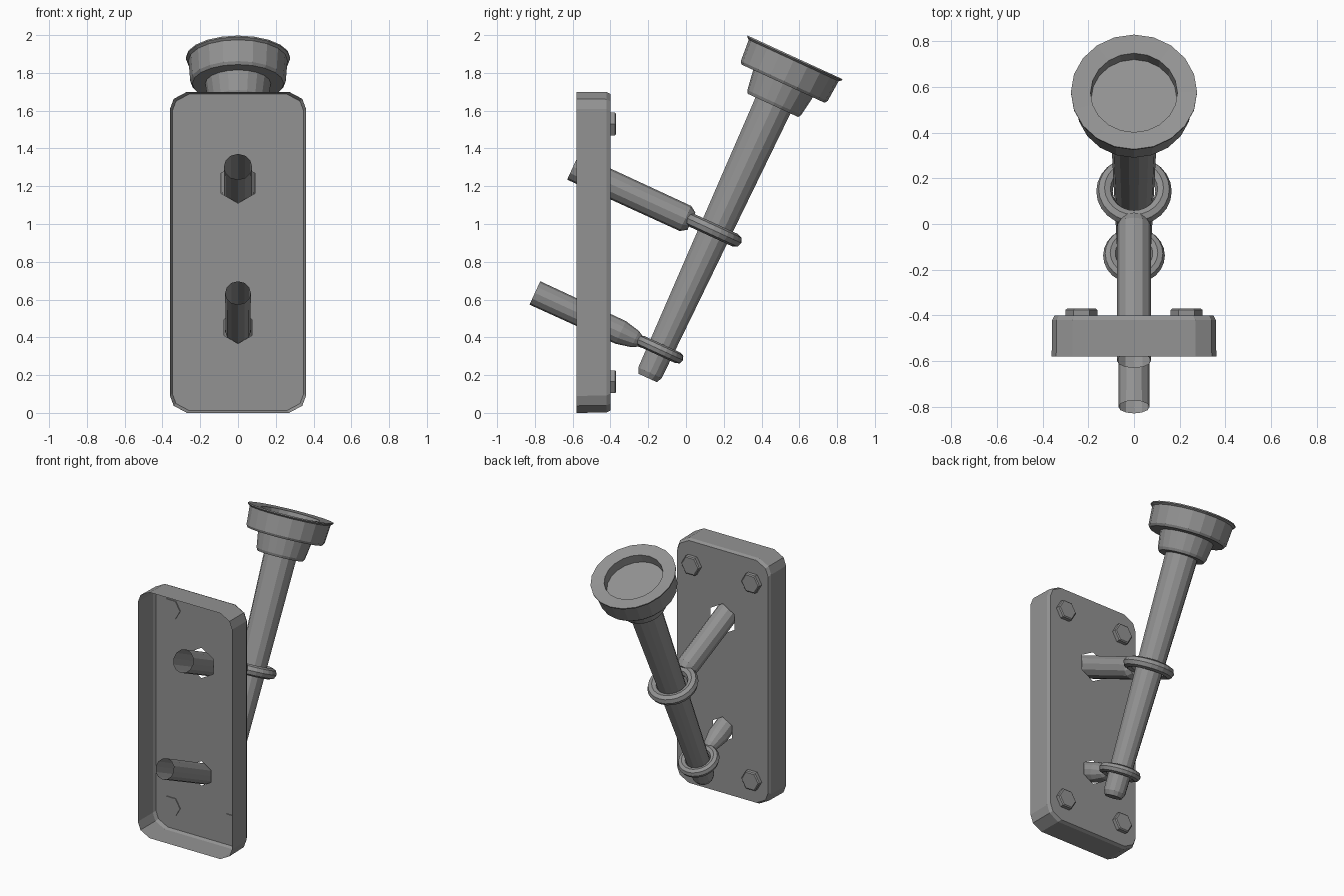
import bpy, bmesh
from math import sin, cos, pi, radians
from mathutils import Vector

if "Cube" in bpy.data.objects:
    bpy.data.objects.remove(bpy.data.objects["Cube"])

TILT = radians(24.7)
TUBE_DIR = Vector((0, sin(TILT), cos(TILT)))     # leaning holder axis
POST_DIR = Vector((0, cos(TILT), -sin(TILT)))    # posts are square to the holder

# dark grey metal for every part
metal = bpy.data.materials.new("dark_metal")
metal.diffuse_color = (0.29, 0.29, 0.29, 1)
metal.use_nodes = True
metal.node_tree.nodes["Principled BSDF"].inputs["Base Color"].default_value = metal.diffuse_color


def finish(bm, name):
    bmesh.ops.remove_doubles(bm, verts=bm.verts, dist=1e-5)
    bmesh.ops.recalc_face_normals(bm, faces=bm.faces)
    me = bpy.data.meshes.new(name)
    bm.to_mesh(me)
    bm.free()
    me.materials.append(metal)
    ob = bpy.data.objects.new(name, me)
    bpy.context.collection.objects.link(ob)
    return ob


def skin(bm, loops, closed=False):
    """Join successive vertex loops with quads."""
    pairs = list(zip(loops, loops[1:]))
    if closed:
        pairs.append((loops[-1], loops[0]))
    for a, b in pairs:
        n = len(a)
        for i in range(n):
            j = (i + 1) % n
            bm.faces.new((a[i], a[j], b[j], b[i]))


def lathe(name, profile, sides, origin, axis, closed=False, cap0=False, cap1=False, phase=0.0):
    """Spin (radius, distance along axis) points round an axis in the yz plane."""
    bm = bmesh.new()
    u = Vector((1, 0, 0))
    v = axis.cross(u)
    loops = []
    for r, s in profile:
        loops.append([bm.verts.new(Vector(origin) + axis * s + r * (
            u * cos(phase + 2 * pi * i / sides) + v * sin(phase + 2 * pi * i / sides)))
            for i in range(sides)])
    skin(bm, loops, closed)
    if cap0:
        bm.faces.new(loops[0])
    if cap1:
        bm.faces.new(loops[-1])
    return finish(bm, name)


# wall plate: sheet tray, open at the front, with two hexagonal post holes
def plate_loop(bm, y, inset):
    w, z0, z1, c = 0.36 - inset, inset, 1.70 - inset, 0.09
    k = c * 0.22
    corner = [(0, c), (k, k * 1.9), (c, 0)]
    pts = [(w - a, z0 + b) for a, b in reversed(corner)]
    pts += [(w - a, z1 - b) for a, b in corner]
    pts += [(-w + a, z1 - b) for a, b in reversed(corner)]
    pts += [(-w + a, z0 + b) for a, b in corner]
    return [bm.verts.new((x, y, z)) for x, z in pts]


bm = bmesh.new()
loops = [plate_loop(bm, y, i) for y, i in ((-0.58, 0), (-0.42, 0.002), (-0.40, 0.012))]
skin(bm, loops)
rims = [loops[-1]]
for z, r in ((1.215, 0.105), (0.452, 0.085)):
    rims.append([bm.verts.new((r * sin(i * pi / 3), -0.40, z + r * cos(i * pi / 3)))
                 for i in range(6)])
edges = []
for rim in rims:
    for a, b in zip(rim, rim[1:] + rim[:1]):
        edges.append(bm.edges.get((a, b)) or bm.edges.new((a, b)))
bmesh.ops.triangle_fill(bm, edges=edges, use_beauty=True, normal=(0, 1, 0))
finish(bm, "wall_plate")

# hexagonal bolts, their inner ends just showing inside the tray
for x in (-0.23, 0.23):
    for z in (0.165, 1.53):
        lathe("bolt", [(0.07, -0.006), (0.07, 0.024), (0.062, 0.03)], 6, (x, -0.40, z),
              Vector((0, 1, 0)), cap0=True, cap1=True)

# posts: hollow at the front end, chamfered at the ring end
lathe("upper_post", [(0.075, 0), (0.073, 0.655), (0.05, 0.69)], 12,
      (0, -0.598, 1.303), POST_DIR, cap1=True)
lathe("lower_post", [(0.068, 0), (0.066, 0.50), (0.047, 0.585), (0.03, 0.615), (0.026, 0.65)],
      12, (0, -0.80, 0.635), POST_DIR, cap1=True)

# rings round the holder
for name, major, minor, centre in (("upper_ring", 0.129, 0.036, (0, 0.143, 0.968)),
                                   ("lower_ring", 0.104, 0.031, (0, -0.138, 0.335))):
    section = [(major + minor * cos(i * pi / 4), minor * sin(i * pi / 4)) for i in range(8)]
    lathe(name, section, 24, centre, TUBE_DIR, closed=True)

# leaning holder: tapered shaft, collar and shallow cup
BASE = (0, -0.203, 0.185)
lathe("shaft", [(0.055, 0), (0.07, 0.03), (0.105, 1.62)], 14, BASE, TUBE_DIR,
      cap0=True, cap1=True)
lathe("collar", [(0.10, 1.588), (0.147, 1.588), (0.157, 1.605), (0.176, 1.73)], 20,
      BASE, TUBE_DIR)
lathe("cup", [(0.17, 1.715), (0.242, 1.715), (0.253, 1.73), (0.262, 1.85),
              (0.276, 1.86), (0.276, 1.868), (0.19, 1.86), (0.187, 1.80)], 20,
      BASE, TUBE_DIR, cap1=True)
